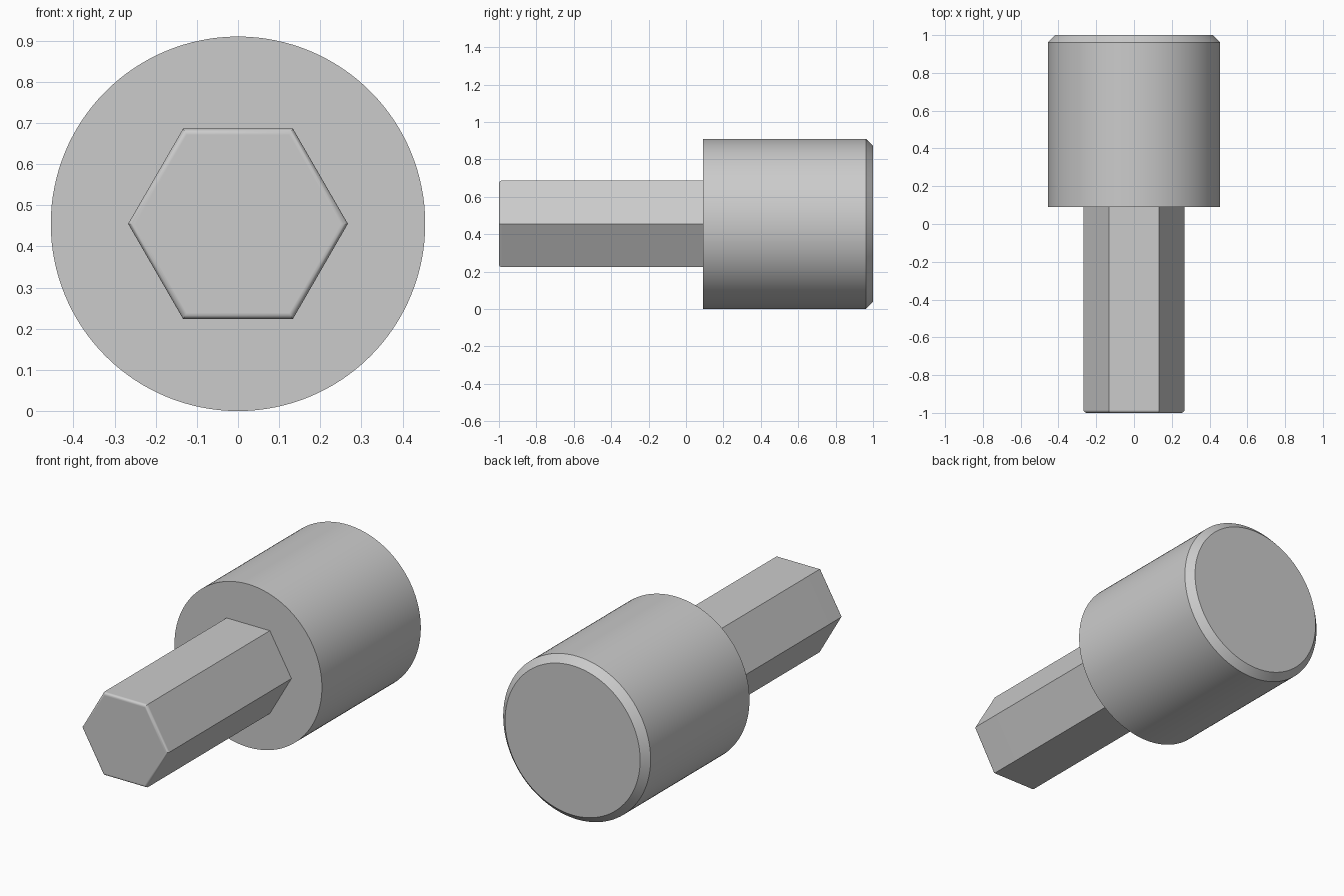
import bpy
import bmesh
from math import sin, cos, pi, radians

default_cube = bpy.data.objects.get("Cube")
if default_cube:
    bpy.data.objects.remove(default_cube, do_unlink=True)

AXIS_Z = 0.455


def lathe(name, profile, sides):
    """Loft regular polygons along y from (radius, y) pairs and cap both ends."""
    bm = bmesh.new()
    rings = []
    for radius, y in profile:
        angles = [2 * pi * i / sides for i in range(sides)]
        rings.append([bm.verts.new((radius * cos(a), y, radius * sin(a))) for a in angles])
    for near, far in zip(rings, rings[1:]):
        for i in range(sides):
            j = (i + 1) % sides
            bm.faces.new((near[i], near[j], far[j], far[i]))
    bm.faces.new(rings[0])
    bm.faces.new(rings[-1])
    bmesh.ops.recalc_face_normals(bm, faces=bm.faces[:])

    mesh = bpy.data.meshes.new(name)
    bm.to_mesh(mesh)
    bm.free()
    obj = bpy.data.objects.new(name, mesh)
    obj.location.z = AXIS_Z
    bpy.context.collection.objects.link(obj)

    bpy.ops.object.select_all(action='DESELECT')
    obj.select_set(True)
    bpy.context.view_layer.objects.active = obj
    bpy.ops.object.shade_smooth_by_angle(angle=radians(30))
    weighted = obj.modifiers.new("Flat face normals", 'WEIGHTED_NORMAL')
    weighted.keep_sharp = True
    return obj


# Round head with a chamfered back rim
head_radius, head_front, chamfer = 0.455, 0.09, 0.038
lathe("round_head", [
    (head_radius, head_front),
    (head_radius, 1 - chamfer),
    (head_radius - chamfer, 1),
], 128)

# Hexagonal shank with a rounded front edge, seated just inside the head
hex_radius, fillet, steps = 0.267, 0.015, 6
hex_profile = []
for k in range(steps + 1):
    a = k / steps * pi / 2
    inset = fillet * (1 - sin(a)) / cos(pi / 6)
    hex_profile.append((hex_radius - inset, -1 + fillet * (1 - cos(a))))
hex_profile.append((hex_radius, head_front + 0.01))
lathe("hex_shank", hex_profile, 6)
